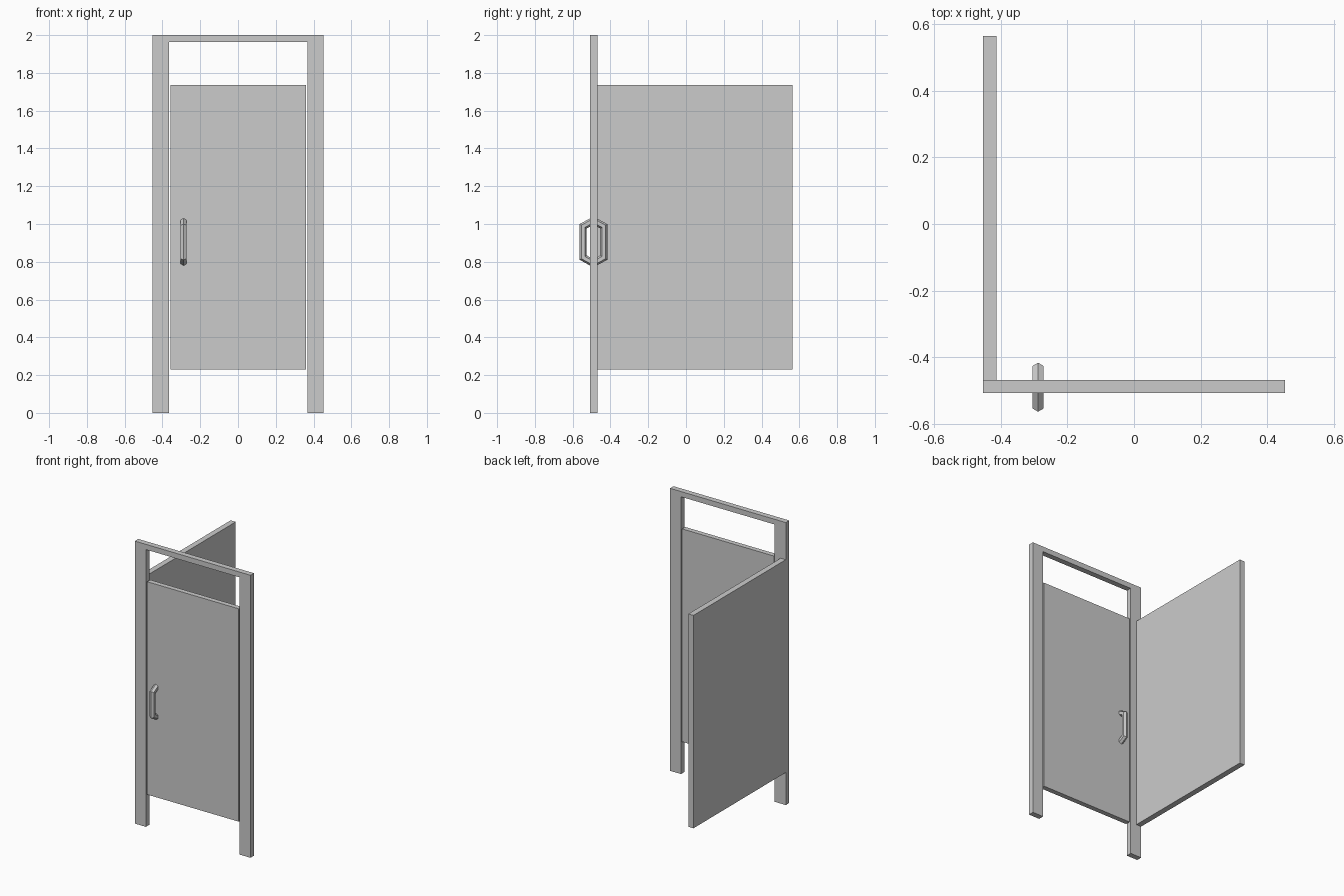
import bpy, bmesh
from math import sin, cos, pi

if "Cube" in bpy.data.objects:
    bpy.data.objects.remove(bpy.data.objects["Cube"])


def make_object(name, bm):
    bmesh.ops.recalc_face_normals(bm, faces=bm.faces)
    mesh = bpy.data.meshes.new(name)
    bm.to_mesh(mesh)
    bm.free()
    ob = bpy.data.objects.new(name, mesh)
    bpy.context.collection.objects.link(ob)
    return ob


def box(name, x, y, z):
    """Box from (min, max) ranges on each axis."""
    bm = bmesh.new()
    bmesh.ops.create_cube(bm, size=1)
    for v in bm.verts:
        v.co = [r[0] + (c + 0.5) * (r[1] - r[0]) for c, r in zip(v.co, (x, y, z))]
    return make_object(name, bm)


FRAME_Y = (-0.508, -0.469)
PANEL_Z = (0.23, 1.737)

# Door frame: one U-shaped portal outline, extruded through its depth
outline = [(-0.453, 0), (-0.366, 0), (-0.366, 1.963), (0.368, 1.963),
           (0.368, 0), (0.453, 0), (0.453, 2), (-0.453, 2)]
bm = bmesh.new()
face = bm.faces.new([bm.verts.new((x, FRAME_Y[0], z)) for x, z in outline])
ext = bmesh.ops.extrude_face_region(bm, geom=[face])
moved = [g for g in ext["geom"] if isinstance(g, bmesh.types.BMVert)]
bmesh.ops.translate(bm, verts=moved, vec=(0, FRAME_Y[1] - FRAME_Y[0], 0))
make_object("door_frame", bm)

# Door and side partition
box("door", (-0.358, 0.36), (-0.506, -0.471), PANEL_Z)
box("side_panel", (-0.453, -0.413), (FRAME_Y[1], 0.564), PANEL_Z)


# Handles: hexagonal bar swept along a bracket path, one on each door face
def handle(name, side):
    cx, cy, cz, rx, r = -0.288, -0.49, 0.905, 0.019, 0.019
    # (outward distance, height, ring offset outward, ring offset up)
    path = [(0.005, 0.110, 0, 1.15), (0.0545, 0.083, 1, 0.6),
            (0.0545, -0.083, 1, -0.6), (0.005, -0.110, 0, -1.15)]
    bm = bmesh.new()
    rings = []
    for d, h, od, oh in path:
        ring = []
        for i in range(6):
            a = i * pi / 3
            ring.append(bm.verts.new((cx + rx * sin(a),
                                      cy + side * (d + r * od * cos(a)),
                                      cz + h + r * oh * cos(a))))
        rings.append(ring)
    for a, b in zip(rings, rings[1:]):
        for i in range(6):
            j = (i + 1) % 6
            bm.faces.new((a[i], a[j], b[j], b[i]))
    bm.faces.new(rings[0])
    bm.faces.new(rings[-1])
    make_object(name, bm)


handle("outer_handle", -1)
handle("inner_handle", 1)
